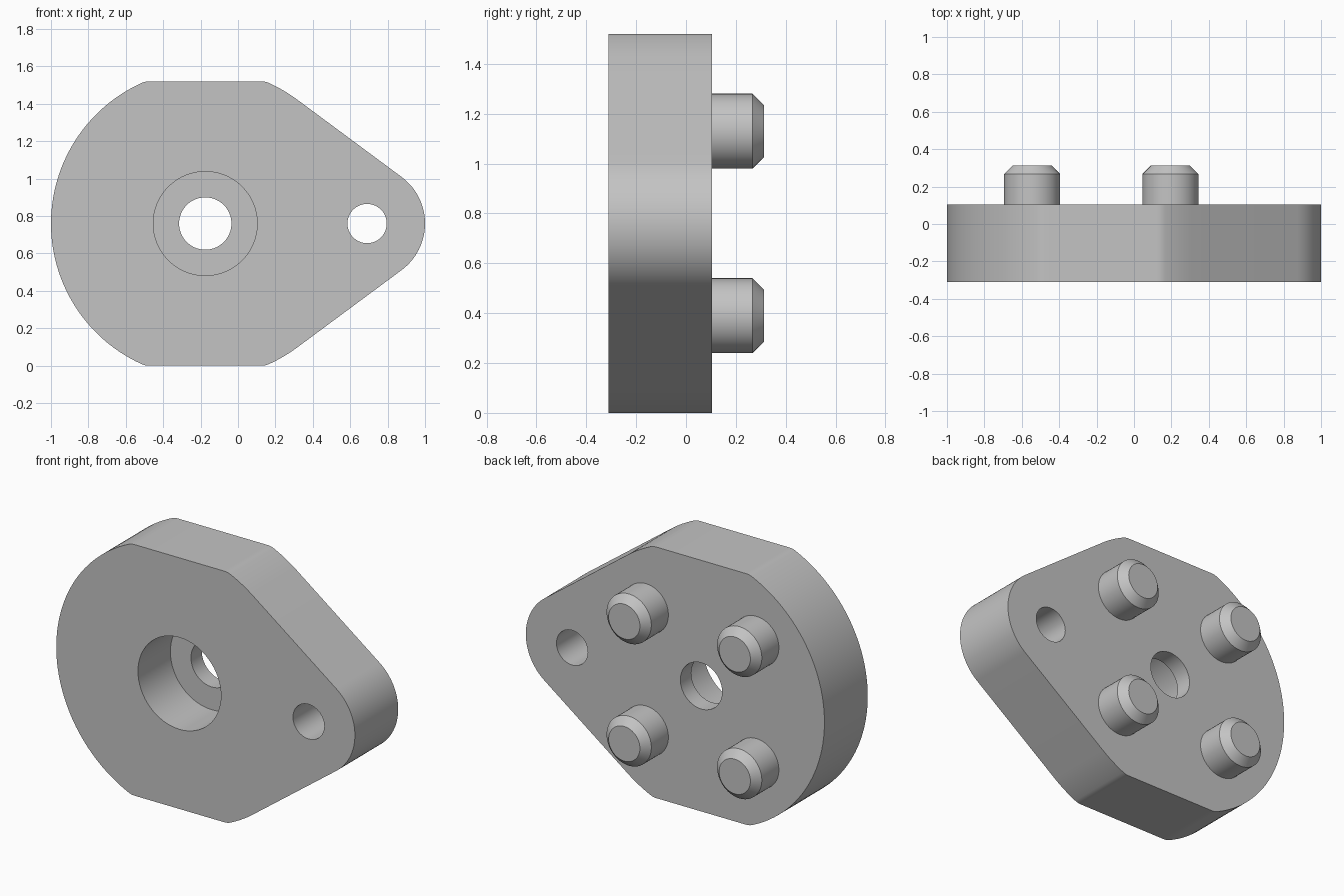
import bpy, bmesh
from math import sin, cos, pi, acos, atan2, sqrt

if "Cube" in bpy.data.objects:
    bpy.data.objects.remove(bpy.data.objects["Cube"], do_unlink=True)

FRONT, BACK, TIP = -0.31, 0.104, 0.312   # y of plate front, plate back, pin tips
MID = 0.76                               # height of the centre line
BIG_X, BIG_R = -0.175, 0.825             # large end of the plate
EAR_X, EAR_R = 0.69, 0.31                # small end of the plate

grey = bpy.data.materials.new("plain grey")
grey.use_nodes = True
grey.diffuse_color = (0.55, 0.55, 0.55, 1)
grey.node_tree.nodes["Principled BSDF"].inputs["Base Color"].default_value = (0.55, 0.55, 0.55, 1)


def make_object(name, bm):
    bmesh.ops.recalc_face_normals(bm, faces=bm.faces)
    mesh = bpy.data.meshes.new(name)
    bm.to_mesh(mesh)
    bm.free()
    mesh.materials.append(grey)
    obj = bpy.data.objects.new(name, mesh)
    bpy.context.collection.objects.link(obj)
    return obj


def loft(name, rings):
    """Closed solid through rings of (x, y, z) points."""
    bm = bmesh.new()
    loops = [[bm.verts.new(p) for p in ring] for ring in rings]
    n = len(loops[0])
    for a, b in zip(loops, loops[1:]):
        for i in range(n):
            j = (i + 1) % n
            bm.faces.new((a[i], a[j], b[j], b[i]))
    bm.faces.new(loops[0])
    bm.faces.new(loops[-1])
    return make_object(name, bm)


def arc(cx, cz, r, start, end, steps):
    angles = [start + (end - start) * i / steps for i in range(steps + 1)]
    return [(cx + r * cos(a), cz + r * sin(a)) for a in angles]


def turned(name, cx, cz, profile, sides=64):
    """Solid turned about a y-parallel axis from (radius, y) pairs."""
    return loft(name, [[(x, y, z) for x, z in arc(cx, cz, r, 0, 2 * pi, sides)[:-1]]
                       for r, y in profile])


def smooth(obj):
    bpy.ops.object.select_all(action='DESELECT')
    obj.select_set(True)
    bpy.context.view_layer.objects.active = obj
    bpy.ops.object.shade_smooth_by_angle(angle=pi / 6)


# Plate outline: ear arc, tangent side, large arc, softened corners and flats
tangent = acos((BIG_R - EAR_R) / (EAR_X - BIG_X))
FILLET = 0.1
fx = sqrt((BIG_R - FILLET) ** 2 - (MID - FILLET) ** 2)
fa = atan2(MID - FILLET, fx)
fz = 2 * MID - FILLET
upper = (arc(EAR_X, MID, EAR_R, 0, tangent, 16)
         + arc(BIG_X, MID, BIG_R, tangent, fa, 6)[:-1]
         + arc(BIG_X + fx, fz, FILLET, fa, pi / 2, 5)
         + arc(BIG_X - fx, fz, FILLET, pi / 2, pi - fa, 5)
         + arc(BIG_X, MID, BIG_R, pi - fa, pi, 28)[1:])
outline = upper + [(x, 2 * MID - z) for x, z in upper[-2:0:-1]]
plate = loft("plate", [[(x, y, z) for x, z in outline] for y in (FRONT, BACK)])

# Stepped centre bore and ear hole
cutters = [
    turned("bore_cutter", BIG_X, MID, [(0.278, -0.5), (0.278, 0), (0.14, 0), (0.14, 0.3)]),
    turned("ear_hole_cutter", EAR_X, MID, [(0.105, -0.5), (0.105, 0.3)], 48),
]
bpy.context.view_layer.objects.active = plate
for cutter in cutters:
    cutter.hide_render = True
    mod = plate.modifiers.new("cut", 'BOOLEAN')
    mod.operation = 'DIFFERENCE'
    mod.solver = 'EXACT'
    mod.object = cutter
    bpy.ops.object.modifier_apply(modifier=mod.name)
    bpy.data.objects.remove(cutter, do_unlink=True)
smooth(plate)

# Four chamfered pins on the back
for side, dx in (("right", -0.37), ("left", 0.37)):
    for level, dz in (("lower", -0.37), ("upper", 0.37)):
        pin = turned(f"{level}_{side}_pin", BIG_X + dx, MID + dz,
                     [(0.15, BACK - 0.01), (0.15, 0.267), (0.105, TIP)], 48)
        smooth(pin)
